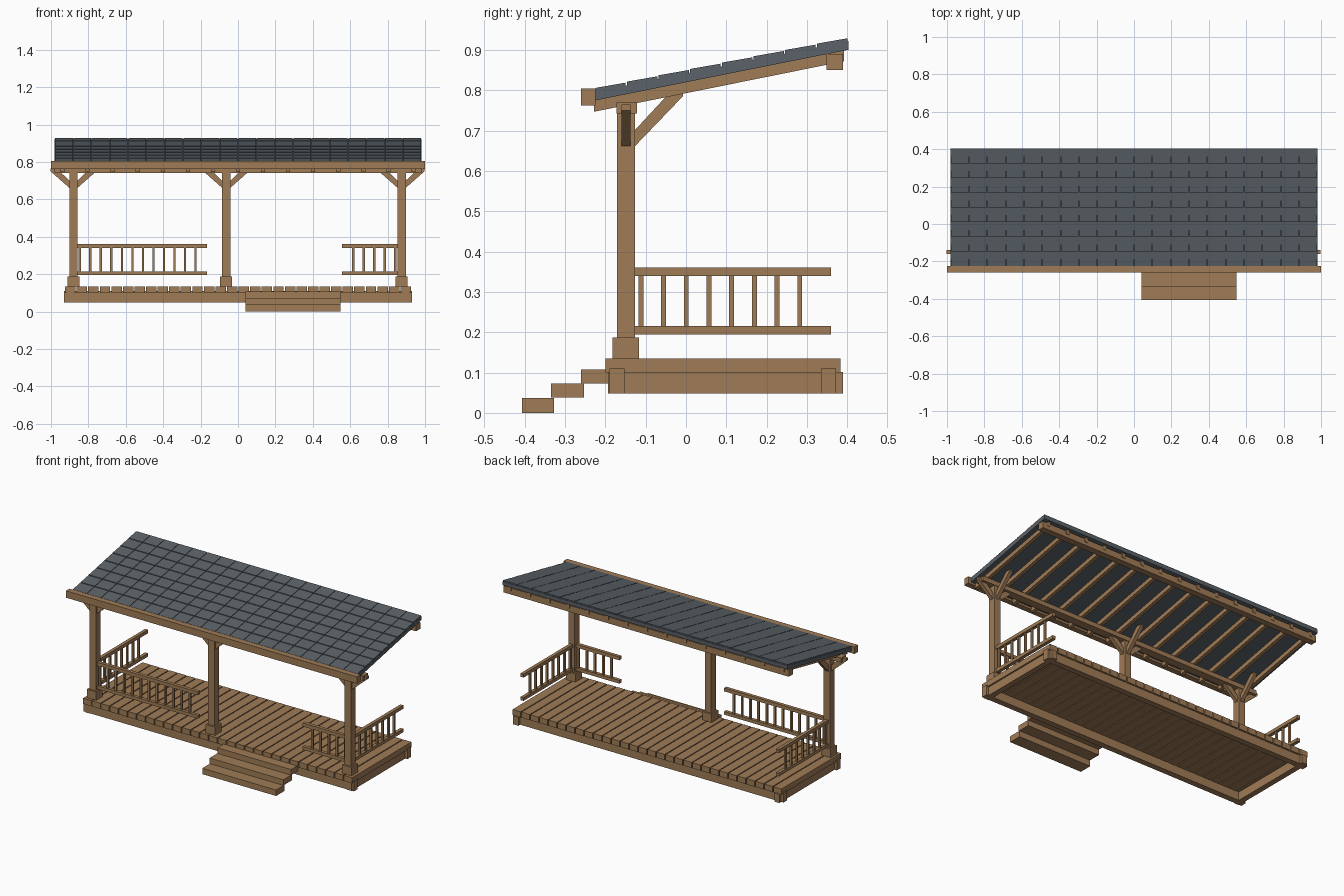
import bpy, bmesh

if "Cube" in bpy.data.objects:
    bpy.data.objects.remove(bpy.data.objects["Cube"])


def material(name, rgb):
    m = bpy.data.materials.new(name)
    m.diffuse_color = (*rgb, 1)
    m.use_nodes = True
    m.node_tree.nodes["Principled BSDF"].inputs["Base Color"].default_value = m.diffuse_color
    return m


WOOD = material("warm wood", (0.35, 0.2, 0.093))
SLATE = material("slate grey", (0.105, 0.122, 0.138))


def prism(bm, profile, lo, hi, axis="x"):
    """Extrude a closed profile along x (profile is y,z) or along y (profile is x,z)."""
    def place(p, t):
        return (t, p[0], p[1]) if axis == "x" else (p[0], t, p[1])
    a = [bm.verts.new(place(p, lo)) for p in profile]
    b = [bm.verts.new(place(p, hi)) for p in profile]
    n = len(profile)
    bm.faces.new(a)
    bm.faces.new(b[::-1])
    for i in range(n):
        j = (i + 1) % n
        bm.faces.new((a[i], b[i], b[j], a[j]))


def box(bm, x0, x1, y0, y1, z0, z1):
    prism(bm, [(y0, z0), (y1, z0), (y1, z1), (y0, z1)], x0, x1)


def finish(name, bm, mat):
    bmesh.ops.recalc_face_normals(bm, faces=bm.faces)
    me = bpy.data.meshes.new(name)
    bm.to_mesh(me)
    bm.free()
    me.materials.append(mat)
    bpy.context.collection.objects.link(bpy.data.objects.new(name, me))


POSTS = (-0.88, -0.063, 0.875)
SLOPE = 0.2
ROOF_Y0, ROOF_Y1 = -0.225, 0.403


def roof_z(y):
    """Height of the underside of the roof covering."""
    return 0.775 + SLOPE * (y - ROOF_Y0)


# Deck frame: two long beams and two end beams
bm = bmesh.new()
for y in (-0.19, 0.335):
    box(bm, -0.93, 0.93, y, y + 0.037, 0.048, 0.11)
for x in (-0.915, 0.88):
    box(bm, x, x + 0.035, -0.193, 0.39, 0.048, 0.101)
finish("deck_frame", bm, WOOD)

# Deck planks
bm = bmesh.new()
count = 30
pitch = 1.855 / count
for i in range(count):
    x = -0.9275 + i * pitch
    box(bm, x + 0.003, x + pitch - 0.003, -0.2, 0.383, 0.1, 0.135)
finish("deck_planks", bm, WOOD)

# Entrance steps
bm = bmesh.new()
for y0, y1, z0, z1 in ((-0.407, -0.327, 0, 0.037), (-0.335, -0.253, 0.038, 0.073),
                       (-0.26, -0.192, 0.073, 0.108)):
    box(bm, 0.04, 0.547, y0, y1, z0, z1)
finish("steps", bm, WOOD)

# Posts with wider feet
posts, feet = bmesh.new(), bmesh.new()
for x in POSTS:
    box(posts, x - 0.022, x + 0.022, -0.171, -0.126, 0.135, 0.76)
    box(feet, x - 0.032, x + 0.032, -0.182, -0.117, 0.135, 0.187)
finish("posts", posts, WOOD)
finish("post_feet", feet, WOOD)

# Diagonal braces: two sideways and one backward on every post
bm = bmesh.new()
for x in POSTS:
    for s in (-1, 1):
        prism(bm, [(x + s * 0.02, 0.66), (x + s * 0.122, 0.75), (x + s * 0.122, 0.765),
                   (x + s * 0.088, 0.765), (x + s * 0.02, 0.698)], -0.16, -0.138, "y")
    prism(bm, [(-0.128, 0.66), (-0.008, 0.785), (-0.008, 0.795), (-0.04, 0.795),
               (-0.128, 0.7)], x - 0.011, x + 0.011)
finish("braces", bm, WOOD)

# Beams carrying the roof, and the front fascia
bm = bmesh.new()
box(bm, -0.98, 0.98, -0.173, -0.122, 0.742, 0.77)
finish("front_beam", bm, WOOD)
bm = bmesh.new()
box(bm, -0.98, 0.98, 0.349, 0.39, 0.85, 0.89)
finish("back_beam", bm, WOOD)
bm = bmesh.new()
box(bm, -1.0, 1.0, -0.26, -0.225, 0.762, 0.805)
finish("front_fascia", bm, WOOD)

# Sloping rafters
bm = bmesh.new()
for i in range(15):
    x = -0.938 + i * 0.134
    prism(bm, [(-0.228, 0.747), (0.392, 0.872), (0.392, roof_z(0.392)),
               (-0.228, roof_z(-0.228))], x - 0.011, x + 0.011)
finish("rafters", bm, WOOD)

# Roof panel under the tiles
bm = bmesh.new()
prism(bm, [(ROOF_Y0, roof_z(ROOF_Y0)), (ROOF_Y1, roof_z(ROOF_Y1)),
           (ROOF_Y1, roof_z(ROOF_Y1) + 0.022), (ROOF_Y0, roof_z(ROOF_Y0) + 0.022)], -0.98, 0.98)
finish("roof_panel", bm, SLATE)

# Roof tiles, each with a slightly raised lower edge
bm = bmesh.new()
rows, cols = 8, 20
dy, dx = (ROOF_Y1 - ROOF_Y0) / rows, 1.96 / cols
for r in range(rows):
    y0 = ROOF_Y0 + r * dy
    y1 = y0 + dy - 0.003
    profile = [(y0, roof_z(y0) + 0.018), (y1, roof_z(y1) + 0.018),
               (y1, roof_z(y1) + 0.029), (y0, roof_z(y0) + 0.031)]
    for c in range(cols):
        x = -0.98 + c * dx
        prism(bm, profile, x + 0.0015, x + dx - 0.0015)
finish("roof_tiles", bm, SLATE)

# Railings: (start at post, direction, end, baluster count)
STEP, H = 0.0563, 0.006
RAILS = ((0.195, 0.215), (0.34, 0.361))
for name, start, s, end, n in (("front_left_railing", -0.86, 1, -0.165, 12),
                               ("front_right_railing", 0.855, -1, 0.555, 5)):
    bm = bmesh.new()
    for z0, z1 in RAILS:
        box(bm, min(start, end), max(start, end), -0.159, -0.138, z0, z1)
    for i in range(n):
        x = start + s * (0.014 + i * STEP)
        box(bm, x - H, x + H, -0.154, -0.142, 0.21, 0.345)
    finish(name, bm, WOOD)
for name, x in (("left_railing", POSTS[0]), ("right_railing", POSTS[2])):
    bm = bmesh.new()
    for z0, z1 in RAILS:
        box(bm, x - 0.0105, x + 0.0105, -0.13, 0.36, z0, z1)
    for i in range(8):
        y = -0.112 + i * STEP
        box(bm, x - H, x + H, y - H, y + H, 0.21, 0.345)
    finish(name, bm, WOOD)
